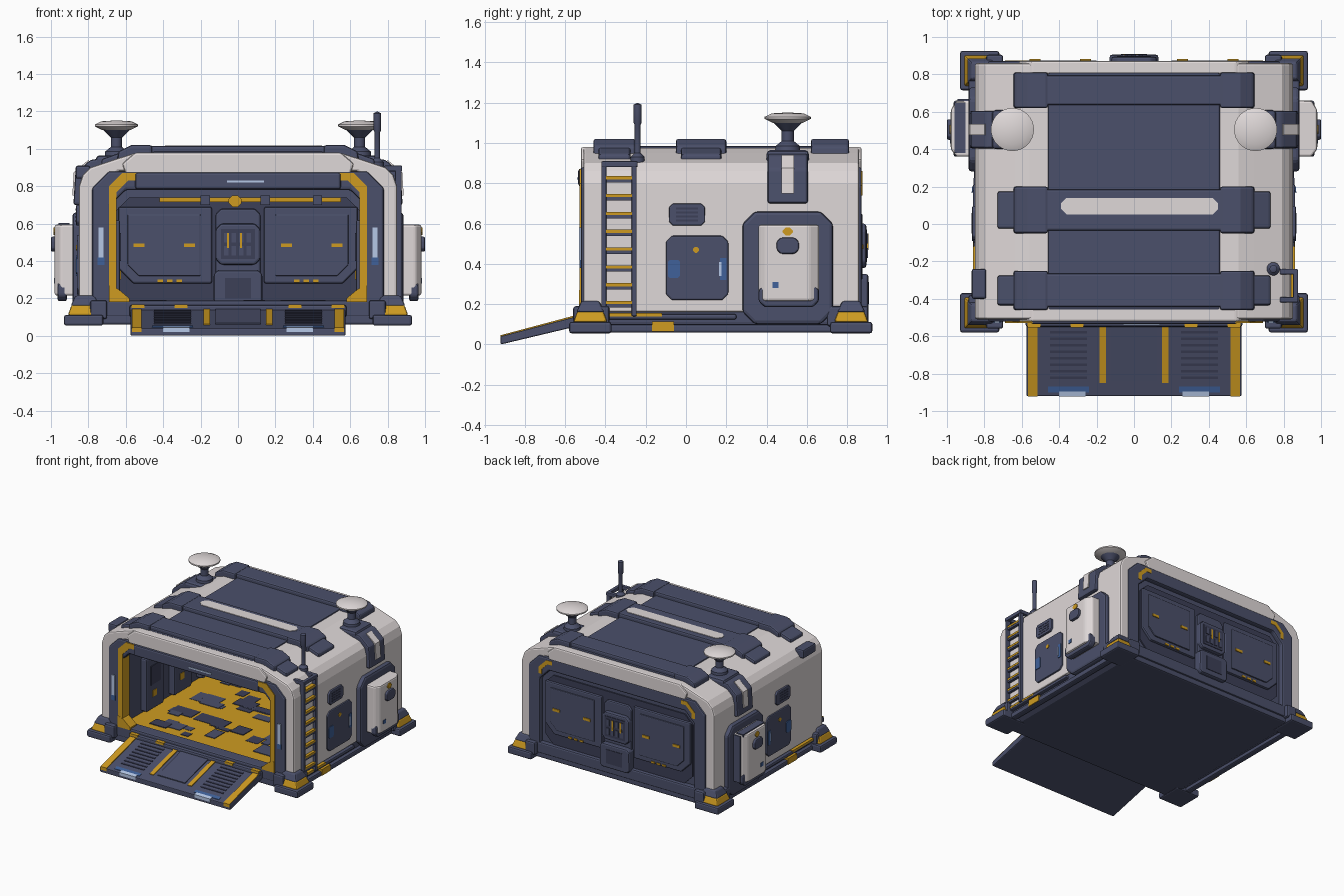
import bpy, bmesh, math, random

cube = bpy.data.objects.get("Cube")
if cube:
    bpy.data.objects.remove(cube, do_unlink=True)
random.seed(4)


def material(name, *color):
    m = bpy.data.materials.new(name)
    m.use_nodes = True
    m.diffuse_color = (*color, 1)
    node = m.node_tree.nodes["Principled BSDF"]
    node.inputs["Base Color"].default_value = (*color, 1)
    return m


SLATE = material("slate_blue", .07, .08, .145)
DARK = material("dark_slate", .045, .05, .095)
WHITE = material("warm_white", .74, .69, .69)
YELLOW = material("amber_yellow", .62, .33, .015)
BLUE = material("signal_blue", .05, .12, .32)
GLASS = material("pale_blue", .5, .62, .85)
SOFT = .012  # usual edge rounding
WALL = .85   # half width of the shell


def finish(name, bm, mat, bevel=0, mirror=False):
    bmesh.ops.recalc_face_normals(bm, faces=bm.faces)
    mesh = bpy.data.meshes.new(name)
    bm.to_mesh(mesh)
    bm.free()
    mesh.materials.append(mat)
    part = bpy.data.objects.new(name, mesh)
    bpy.context.collection.objects.link(part)
    if bevel:
        soften = part.modifiers.new("soft_edges", 'BEVEL')
        soften.width, soften.segments, soften.limit_method = bevel, 2, 'ANGLE'
    if mirror:
        part.modifiers.new("other_side", 'MIRROR')
    return part


def prism(name, outline, axis, start, end, mat, bevel=0, mirror=False):
    """Extrude a flat outline along an axis."""
    place = {'x': lambda p, t: (t, *p), 'y': lambda p, t: (p[0], t, p[1]), 'z': lambda p, t: (*p, t)}[axis]
    bm = bmesh.new()
    ends = [[bm.verts.new(place(p, t)) for p in outline] for t in (start, end)]
    bm.faces.new(ends[0])
    bm.faces.new(ends[1][::-1])
    for i in range(len(outline)):
        bm.faces.new((ends[0][i - 1], ends[1][i - 1], ends[1][i], ends[0][i]))
    return finish(name, bm, mat, bevel, mirror)


def rect(u0, u1, v0, v1, cut=0):
    """Rectangle outline, with cut corners when asked for."""
    if not cut:
        return [(u0, v0), (u1, v0), (u1, v1), (u0, v1)]
    return [(u0 + cut, v0), (u1 - cut, v0), (u1, v0 + cut), (u1, v1 - cut),
            (u1 - cut, v1), (u0 + cut, v1), (u0, v1 - cut), (u0, v0 + cut)]


def box(name, x, y, z, mat, bevel=0, mirror=False):
    return prism(name, rect(*x, *y), 'z', *z, mat, bevel, mirror)


def both(half):
    return half + [(-x, z) for x, z in reversed(half)]


def arch(width, foot, top, cut, thick):
    """Upside-down U outline with cut shoulders."""
    def side(w, h, c):
        return both([(w, foot), (w, h - c), (w - c, h)])
    return side(width, top, cut) + side(width - thick, top - thick, cut * .9)[::-1]


def frustum(name, x, y, z, inset, mat):
    """Mirrored block whose top is smaller than its foot."""
    part = box(name, x, y, z, mat, .01, True)
    center = [sum(x) / 2, sum(y) / 2]
    for v in part.data.vertices:
        if v.co.z > sum(z) / 2:
            for k in range(2):
                v.co[k] += math.copysign(inset, center[k] - v.co[k])


def lathe(name, profile, x, y, mat, mirror=True):
    bm = bmesh.new()
    verts = [bm.verts.new((x + r, y, z)) for r, z in profile]
    edges = [bm.edges.new(pair) for pair in zip(verts, verts[1:])]
    bmesh.ops.spin(bm, geom=verts + edges, cent=(x, y, 0), axis=(0, 0, 1), angle=math.tau, steps=32)
    bmesh.ops.remove_doubles(bm, verts=bm.verts, dist=.0005)
    part = finish(name, bm, mat, 0, mirror)
    bpy.ops.object.select_all(action='DESELECT')
    part.select_set(True)
    bpy.context.view_layer.objects.active = part
    bpy.ops.object.shade_smooth_by_angle(angle=.7)


# Base, floor and hollow shell
prism("base", both([(.76, .06), (.83, .1), (.83, .17)]), 'y', -.52, .86, SLATE, SOFT)
box("floor", (-.68, .68), (-.5, .76), (.16, .185), YELLOW)
roof_line = both([(WALL, .16), (WALL, .8), (.83, .86), (.79, .9), (.64, .95), (.56, .975)])
opening = both([(.72, .16), (.72, .8), (.64, .88)])
prism("shell", roof_line + opening[::-1], 'y', -.51, .86, WHITE, SOFT)
prism("inner_lining", arch(.73, .17, .9, .1, .05), 'y', -.48, .8, SLATE)
box("back_wall", (-.72, .72), (.74, .835), (.16, .88), SLATE)
for i in range(40):
    x, y = random.uniform(-.55, .4), random.uniform(-.4, .6)
    box("floor_plate", (x, x + random.uniform(.06, .2)), (y, y + random.uniform(.04, .14)),
        (.18, .187 + i / 9999), random.choice((SLATE, DARK)))

# Portal frames at both ends
for end, y0, y1 in (("front", -.522, -.42), ("rear", .8, .872)):
    prism(end + "_portal", arch(.78, .14, .88, .09, .1), 'y', y0, y1, SLATE, SOFT)
    box(end + "_sill", (-.8, .8), (y0, y1), (.1, .19), SLATE, SOFT)
    prism(end + "_lintel", both([(.6, .865), (.62, .92), (.55, .98)]), 'y', y0, y1, WHITE, SOFT)
prism("front_trim", arch(.69, .19, .87, .07, .04), 'y', -.528, -.44, YELLOW)
prism("trim_foot", [(.69, .18), (.69, .27), (.64, .25), (.58, .2), (.58, .18)], 'y', -.53, -.45, YELLOW, 0, True)
box("header_beam", (-.55, .55), (-.535, -.42), (.785, .873), SLATE, SOFT)
box("header_light", (-.06, .14), (-.54, -.52), (.82, .83), GLASS)
box("portal_light", (.72, .745), (-.53, -.51), (.42, .58), GLASS, 0, True)
box("portal_light_base", (.715, .75), (-.528, -.51), (.38, .42), BLUE, 0, True)
prism("rear_corner_trim", [(.66, .74), (.69, .74), (.69, .79), (.62, .86), (.57, .86), (.57, .83), (.61, .83),
                           (.66, .78)], 'y', .83, .875, YELLOW, 0, True)


# Double doors, inside and outside of the back wall
def doors(side, y, facing):
    def plate(name, outline, depth, mat, mirror=False, bevel=0):
        prism(side + name, outline, 'y', y - facing * .01, y + facing * depth, mat, bevel, mirror)

    def leaf(x0, x1, z0, z1, cut):
        return [(x0, z0), (x1 - cut, z0), (x1, z0 + cut), (x1, z1), (x0, z1)]
    plate("_door_frame", rect(-.65, .65, .19, .74, .07), .01, DARK)
    plate("_door_leaf", leaf(.14, .64, .28, .69, .08), .03, SLATE, True, .01)
    plate("_door_panel", leaf(.2, .59, .32, .65, .06), .04, SLATE, True, .006)
    for x in (.23, .5):
        plate("_door_latch", rect(x, x + .06, .475, .495), .047, YELLOW, True)
    for k in range(3):
        x = .3 + k * .05
        plate("_hazard_mark", rect(x, x + .03, .285, .3), .036, YELLOW, True)
    plate("_center_column", rect(-.12, .12, .18, .68, .03), .03, SLATE, False, .01)
    plate("_keypad", rect(-.12, .12, .38, .6, .03), .06, SLATE, False, SOFT)
    plate("_keypad_screen", rect(-.09, .09, .41, .57), .064, DARK)
    for k in range(8):
        x, z = -.075 + k % 4 * .04, .43 + k // 4 * .07
        plate("_key", rect(x, x + .025, z, z + .05), .069, SLATE)
    for x in (-.06, .01):
        plate("_key_light", rect(x, x + .012, .47, .55), .071, YELLOW)
    plate("_lower_box", rect(-.13, .13, .16, .35, .02), .07, SLATE, False, SOFT)
    plate("_lower_vent", rect(-.07, .07, .2, .31), .074, DARK)


doors("inner", .74, -1)
doors("outer", .835, 1)

# Overhead rail inside the back wall
box("inner_rail", (-.42, .55), (.69, .75), (.715, .74), YELLOW)
for x in (-.2, .12, .4):
    box("rail_clip", (x, x + .05), (.68, .75), (.7, .75), SLATE)
prism("rail_emblem", rect(-.05, .02, .69, .75, .02), 'y', .67, .75, YELLOW)

# Equipment along the inner walls
for y in (-.25, .1, .45):
    box("wall_cabinet", (.63, .7), (y, y + .22), (.2, .62), SLATE, SOFT, True)
    box("cabinet_screen", (.625, .64), (y + .05, y + .17), (.4, .55), DARK, 0, True)
    box("cabinet_tag", (.625, .64), (y + .07, y + .12), (.3, .35), YELLOW, 0, True)

# Roof deck, cross beams and their end clamps
box("roof_deck", (-.46, .46), (-.46, .81), (.95, .985), SLATE, SOFT)
for y0, y1, reach in ((-.46, -.25, .73), (-.05, .2, .73), (.62, .81, .65)):
    box("roof_beam", (-.56, .56), (y0 + .015, y1 - .015), (.9, 1.015), SLATE, SOFT)
    prism("beam_clamp", [(.46, .9), (.46, 1.02), (.57, 1.02), (.64, .985), (.65, .9)],
          'y', y0, y1, SLATE, SOFT, True)
    prism("beam_end", [(.6, .88), (.6, .99), (reach, .945), (reach, .88)],
          'y', y0 + .025, y1 - .025, SLATE, SOFT, True)
prism("roof_stripe", rect(-.39, .45, .05, .14, .03), 'z', 1.01, 1.019, WHITE)

# Dishes, aerial and shoulder brackets
box("dish_mount", (.6, .76), (.4, .61), (.89, .965), SLATE, .02, True)
lathe("dish_stalk", [(.065, .94), (.06, .985), (.03, 1.01), (.03, 1.06), (.07, 1.1), (0, 1.1)], .65, .505, SLATE)
lathe("dish", [(0, 1.095), (.075, 1.1), (.115, 1.12), (.115, 1.13), (.08, 1.147), (0, 1.152)], .65, .505, WHITE)
lathe("aerial", [(.035, .88), (.035, .93), (.015, .95), (.015, 1.09), (.02, 1.1), (.02, 1.19), (0, 1.2)],
      .745, -.24, SLATE, False)
prism("shoulder_bracket", [(.7, .9), (.7, .955), (.79, .94), (.87, .87), (.88, .7), (.83, .7), (.83, .85)],
      'y', .405, .605, SLATE, SOFT, True)
prism("bracket_inlay", [(.79, .93), (.8, .94), (.878, .875), (.886, .75), (.87, .75), (.86, .86)],
      'y', .475, .535, WHITE, 0, True)
box("edge_clip", (-.868, -.79), (-.4, -.24), (.84, .91), SLATE, SOFT)


# Side equipment pods, wall hatch and vent
def side_plate(name, outline, reach, mat, bevel=0):
    prism(name, outline, 'x', reach - .05, reach, mat, bevel, True)


side_plate("pod_frame", rect(.28, .73, .1, .66, .06), .885, SLATE, .018)
side_plate("pod_base", rect(.36, .66, .185, .3, .03), .965, SLATE, SOFT)
prism("pod", [(.86, .36), (.95, .36), (.98, .4), (.98, .61), (.95, .66), (.86, .66)], 'z', .215, .595, WHITE, SOFT, True)
side_plate("pod_handle", rect(.45, .56, .45, .53, .02), 1, SLATE, .008)
side_plate("pod_emblem", rect(.48, .53, .54, .58, .015), .986, YELLOW)
side_plate("pod_seal", rect(.43, .46, .28, .31), .984, BLUE)
box("pod_cover", (-.96, -.9), (.38, .65), (.58, .603), SLATE)
box("pod_rear_cover", (-.945, -.87), (.64, .668), (.22, .59), SLATE)
side_plate("side_hatch", rect(-.1, .21, .22, .54, .03), .862, SLATE, .008)
side_plate("hatch_grip", rect(-.09, -.03, .33, .42, .01), .867, BLUE)
side_plate("hatch_strip", rect(.17, .2, .32, .43), .866, BLUE)
side_plate("hatch_light", rect(.165, .175, .34, .41), .868, GLASS)
side_plate("hatch_emblem", rect(.035, .065, .455, .485, .01), .867, YELLOW)
side_plate("side_vent", rect(-.085, .095, .59, .7, .02), .866, SLATE, .006)
for k in range(4):
    side_plate("vent_slot", rect(-.05, .06, .61 + k * .02, .62 + k * .02), .868, DARK)
side_plate("side_skid", rect(-.5, .85, .06, .1), .855, SLATE, .01)
side_plate("side_pipe", rect(-.4, .25, .125, .15), .858, SLATE, .008)
side_plate("skid_mark", rect(-.17, -.06, .065, .115), .86, YELLOW)
side_plate("skid_stripe", rect(-.38, -.12, .14, .155), .86, YELLOW)

# Ladder with an open loop at the top
for y in (-.42, -.27):
    box("ladder_rail", (.84, .875), (y, y + .025), (.14, .9), SLATE, .006)
    box("ladder_arm", (.78, .875), (y, y + .03), (.88, .91), SLATE, .006)
box("ladder_hoop", (WALL, .878), (-.42, -.245), (.88, .91), SLATE, .006)
for k in range(8):
    z = .2 + k * .0885
    box("ladder_rung", (.84, .872), (-.4, -.265), (z, z + .016), YELLOW)
    box("rung_support", (.84, .87), (-.4, -.265), (z - .016, z), SLATE)

# Corner feet, with covers on the two inner sides
for y0, y1, inner in ((-.58, -.37, -.46), (.715, .925, .7)):
    box("foot_pad", (.72, .93), (y0, y1), (.055, .112), SLATE, SOFT, True)
    frustum("foot_collar", (.745, .91), (y0 + .02, y1 - .02), (.11, .165), .02, YELLOW)
    box("foot_side_cover", (.72, .885), (inner, inner + .08), (.09, .19), SLATE, SOFT, True)
    box("foot_end_cover", (.7, .79), (y0 + .02, y1 - .02), (.09, .19), SLATE, SOFT, True)
    frustum("foot_cap", (.74, .895), (y0 + .035, y1 - .035), (.16, .215), .025, SLATE)


# Loading ramp and its surface strips
def ramp_strip(name, x0, x1, y0, y1, lift, mat):
    low, high = (.04 + (y + .92) * .267 for y in (y0, y1))
    prism(name, [(y0, low - .02), (y1, high - .02), (y1, high + lift), (y0, low + lift)], 'x', x0, x1, mat, 0, True)


prism("ramp", [(-.92, 0), (-.92, .04), (-.5, .15), (-.5, .1)], 'x', -.575, .575, SLATE, .006)
ramp_strip("ramp_edge", .515, .568, -.921, -.51, .006, YELLOW)
ramp_strip("ramp_guide", .15, .185, -.85, -.52, .005, YELLOW)
ramp_strip("ramp_center", 0, .12, -.84, -.52, .006, SLATE)
ramp_strip("ramp_light", .26, .4, -.922, -.895, .004, GLASS)
ramp_strip("ramp_marker", .24, .46, -.9, -.87, .003, BLUE)
for k in range(9):
    y = -.83 + k * .035
    ramp_strip("ramp_tread", .25, .45, y, y + .014, .004, DARK)
box("ramp_hinge", (-.58, .58), (-.55, -.49), (.1, .165), SLATE, SOFT)
for x in (.27, .5):
    box("hinge_mark", (x, x + .07), (-.553, -.5), (.15, .168), YELLOW, 0, True)
